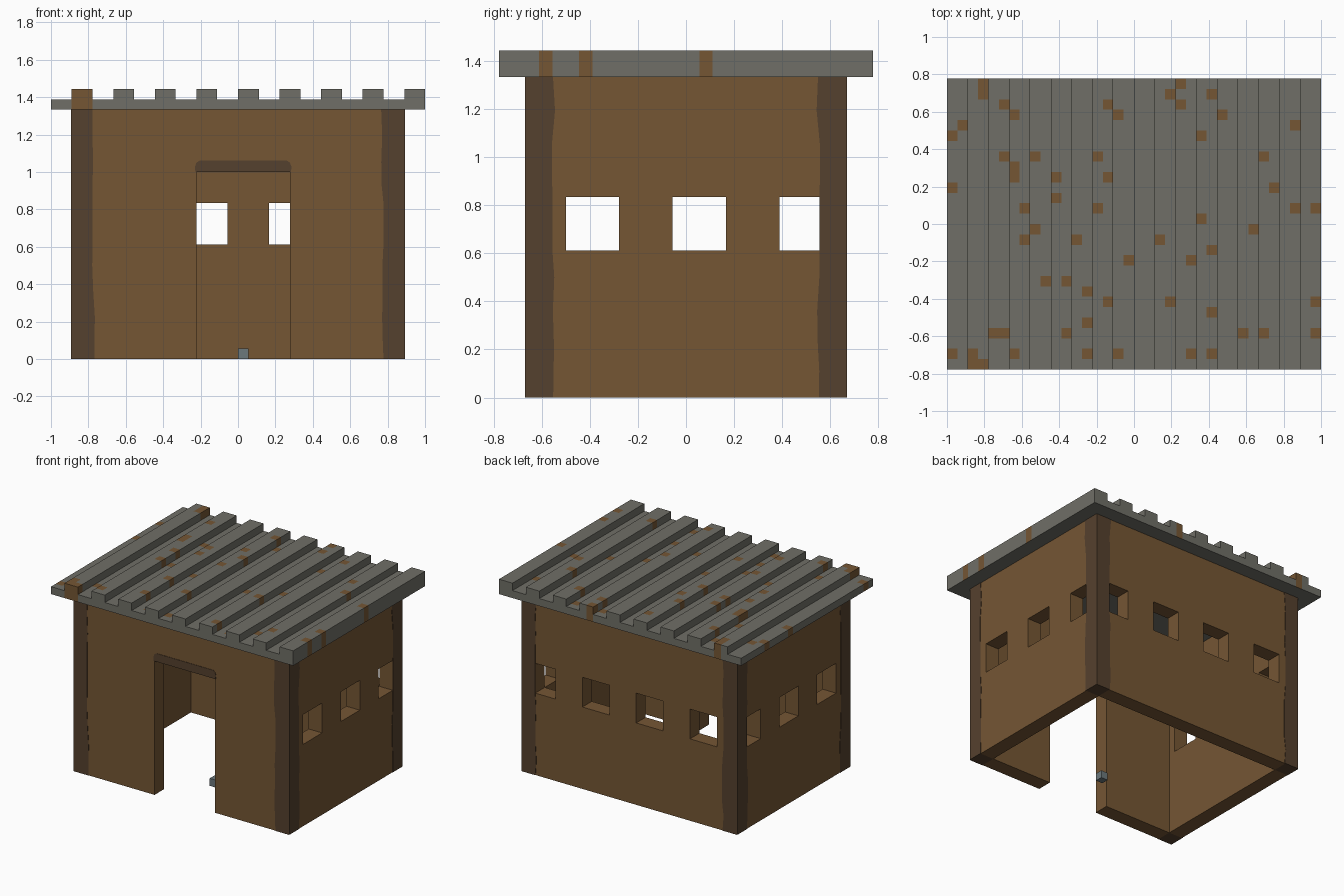
import bpy, bmesh, random
from mathutils import Vector

if "Cube" in bpy.data.objects:
    bpy.data.objects.remove(bpy.data.objects["Cube"])

U = 1 / 18          # building module
random.seed(4)


def material(name, rgb):
    lin = [((c / 255 + 0.055) / 1.055) ** 2.4 for c in rgb] + [1]
    m = bpy.data.materials.new(name)
    m.use_nodes = True
    m.diffuse_color = lin
    m.node_tree.nodes["Principled BSDF"].inputs["Base Color"].default_value = lin
    return m


BROWN = material("mud_brown", (117, 86, 52))
DARK = material("dark_timber", (85, 65, 46))
GREY = material("roof_grey", (112, 111, 103))
STEEL = material("blue_grey", (108, 120, 124))


def finish(name, bm, mats):
    bmesh.ops.remove_doubles(bm, verts=bm.verts, dist=1e-5)
    bmesh.ops.recalc_face_normals(bm, faces=bm.faces)
    me = bpy.data.meshes.new(name)
    bm.to_mesh(me)
    bm.free()
    for m in mats:
        me.materials.append(m)
    ob = bpy.data.objects.new(name, me)
    bpy.context.collection.objects.link(ob)
    return ob


def block_mesh(name, axes, solid, paint, mats):
    """Skin of all solid cells on an uneven grid; paint(cell centre, normal) picks the colour."""
    bm = bmesh.new()
    n = [len(a) - 1 for a in axes]

    def mid(c):
        return Vector([(a[i] + a[i + 1]) / 2 for a, i in zip(axes, c)])

    def filled(c):
        return all(0 <= i < k for i, k in zip(c, n)) and solid(*mid(c))

    for c in [(i, j, k) for i in range(n[0]) for j in range(n[1]) for k in range(n[2])]:
        if not filled(c):
            continue
        for ax in range(3):
            for side in (0, 1):
                nb = list(c)
                nb[ax] += 2 * side - 1
                if filled(nb):
                    continue
                b, d = (ax + 1) % 3, (ax + 2) % 3
                verts = []
                for s, t in ((0, 0), (1, 0), (1, 1), (0, 1)):
                    p = [0, 0, 0]
                    p[ax] = axes[ax][c[ax] + side]
                    p[b] = axes[b][c[b] + s]
                    p[d] = axes[d][c[d] + t]
                    verts.append(bm.verts.new(Vector(p) * U))
                f = bm.faces.new(verts)
                nrm = Vector((0, 0, 0))
                nrm[ax] = 2 * side - 1
                f.material_index = paint(mid(c), nrm)
    return finish(name, bm, mats)


def plate(name, outline, origin, along, out, mat, thick=0.003):
    """Thin painted plate on a wall; outline is (distance along, height) in modules."""
    bm = bmesh.new()
    o, a, w = Vector(origin) * U, Vector(along) * U, Vector(out)
    f = bm.faces.new([bm.verts.new(o + a * s + Vector((0, 0, h * U)) - w * 0.003)
                      for s, h in outline])
    r = bmesh.ops.extrude_face_region(bm, geom=[f])
    bmesh.ops.translate(bm, vec=w * (0.003 + thick),
                        verts=[v for v in r["geom"] if isinstance(v, bmesh.types.BMVert)])
    return finish(name, bm, [mat])


# Walls with doorway and window openings
BACK_WINDOWS = ((-13, -9), (-5, -1), (3, 7), (11, 14))
SIDE_WINDOWS = ((-9, -5), (-1, 3), (7, 10))


def within(v, spans):
    return any(a < v < b for a, b in spans)


def wall_solid(x, y, z):
    if abs(x) < 14 and abs(y) < 10:
        return False                                    # room
    if y < -10 and -4 < x < 5 and z < 18:
        return False                                    # doorway
    if 11 < z < 15:
        if y > 10 and within(x, BACK_WINDOWS):
            return False
        if abs(x) > 14 and within(y, SIDE_WINDOWS):
            return False
    return True


def wall_paint(c, n):
    return int(n.z < 0 and abs(c.x) > 14 and abs(c.y) > 10)


block_mesh("walls",
           ([-16, -14, -13, -9, -5, -4, -1, 3, 5, 7, 11, 14, 16],
            [-12, -10, -9, -5, -1, 3, 7, 10, 12],
            [0, 11, 15, 18, 24]),
           wall_solid, wall_paint, [BROWN, DARK])

# Dark corner posts with a ragged inner edge
for sx in (-1, 1):
    for sy in (-1, 1):
        for face, along, out in (("end", (-sx, 0, 0), (0, sy, 0)),
                                 ("side", (0, -sy, 0), (sx, 0, 0))):
            edge = [(2 if 10.5 < h < 15.5 else 2 + random.uniform(-0.05, 0.25), h)
                    for h in (24, 21.5, 19, 17, 15, 11, 9, 6.5, 4, 2, 0)]
            name = "corner_%s_%s_%s" % ("left" if sx > 0 else "right",
                                        "back" if sy > 0 else "front", face)
            plate(name, [(0, 0), (0, 24)] + edge, (16 * sx, 12 * sy, 0), along, out, DARK)

# Door lintel with rounded top corners
plate("door_lintel",
      [(-4.1, 18), (5.1, 18), (5.15, 18.5), (5.0, 18.9), (4.7, 19.1),
       (-3.7, 19.1), (-4.0, 18.9), (-4.15, 18.5)],
      (0, -12, 0), (1, 0, 0), (0, -1, 0), DARK)

# Ribbed roof with rust patches: row -> columns
RUST = {13: (-15, 4), 12: (-15, 3, 7), 11: (-13, -3, 4), 10: (-12, -2, 8),
        9: (-17, 15), 8: (-18, 6), 6: (-13, -10, -4, 12), 5: (-12,),
        4: (-12, -8, -3), 3: (-18, 13), 2: (-8,), 1: (-11, -4, 15, 17),
        0: (6,), -1: (-10, 11), -2: (-11, -6, 2), -3: (7,), -4: (-1, 5),
        -6: (-9, -7), -7: (-5,), -8: (-3, 3, 17), -9: (7,), -10: (-5,),
        -11: (-14, -13, -7, 10, 12, 17), -13: (-18, -16, -12, -5, -2, 5, 7),
        -14: (-16, -15)}


def roof_solid(x, y, z):
    return z < 25 or (x + 16) % 4 < 2


def roof_paint(c, n):
    return int(n.z >= 0 and int(c.x // 1) in RUST.get(int(c.y // 1), ()))


block_mesh("roof", (list(range(-18, 19)), list(range(-14, 15)), [24, 25, 26]),
           roof_solid, roof_paint, [GREY, BROWN])

# Small block on the ground inside the door
block_mesh("floor_block", ([0, 1], [-6, -5], [0, 1]),
           lambda x, y, z: True, lambda c, n: 0, [STEEL])
